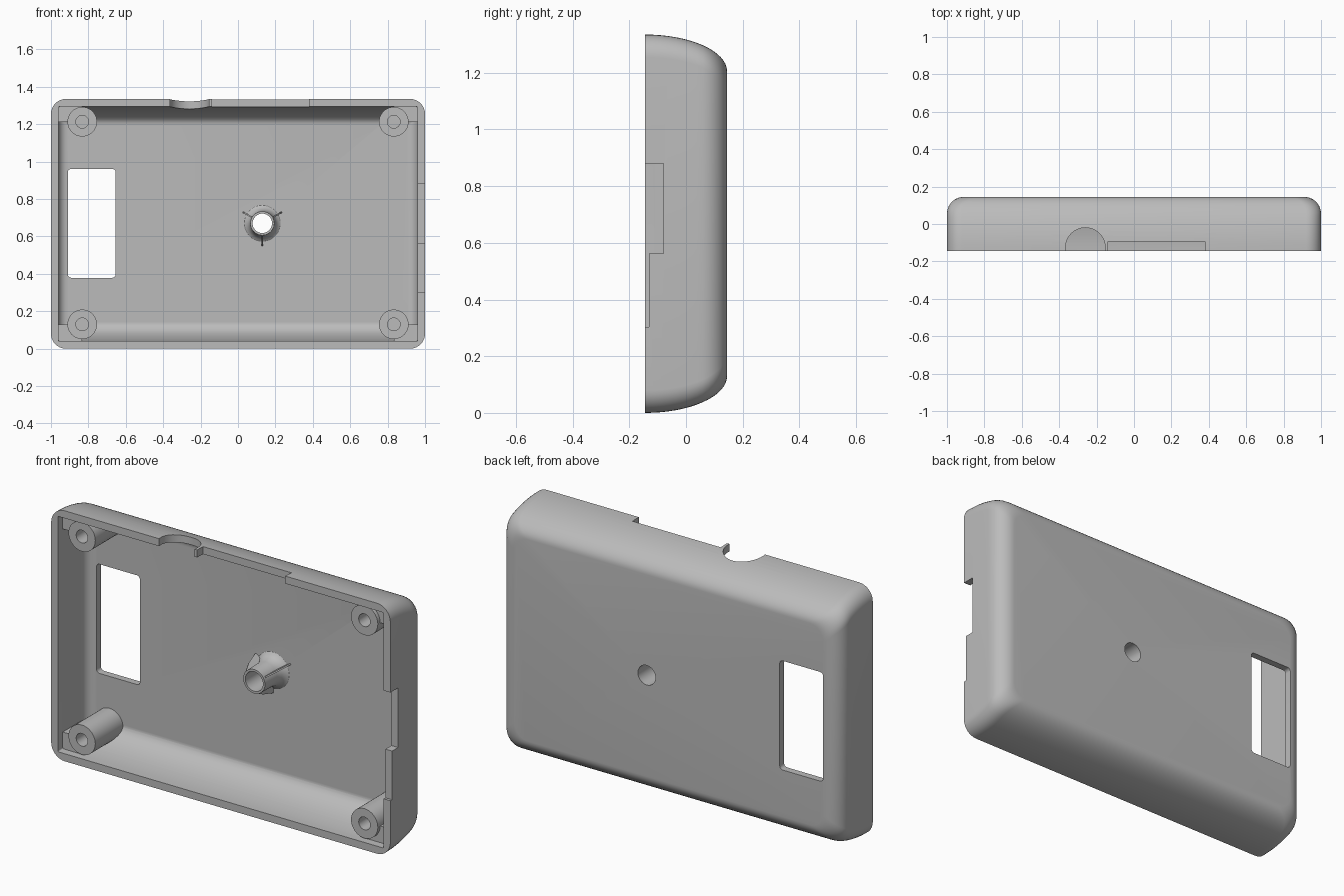
import bpy, bmesh, math
from mathutils import Matrix, Vector

if "Cube" in bpy.data.objects:
    bpy.data.objects.remove(bpy.data.objects["Cube"])

FRONT, BACK, FLOOR = -0.145, 0.145, 0.108
MID = 0.6675

grey = bpy.data.materials.new("plain grey plastic")
grey.use_nodes = True
grey.diffuse_color = (0.5, 0.5, 0.5, 1)
grey.node_tree.nodes["Principled BSDF"].inputs["Base Color"].default_value = (0.5, 0.5, 0.5, 1)


def finish(name, bm):
    bmesh.ops.recalc_face_normals(bm, faces=bm.faces)
    mesh = bpy.data.meshes.new(name)
    bm.to_mesh(mesh)
    bm.free()
    obj = bpy.data.objects.new(name, mesh)
    mesh.materials.append(grey)
    bpy.context.collection.objects.link(obj)
    return obj


def loft(name, rings):
    """Skin a list of equal point rings and close both ends."""
    bm = bmesh.new()
    loops = [[bm.verts.new(p) for p in ring] for ring in rings]
    n = len(loops[0])
    for a, b in zip(loops, loops[1:]):
        for i in range(n):
            j = (i + 1) % n
            bm.faces.new((a[i], a[j], b[j], b[i]))
    bm.faces.new(loops[0])
    bm.faces.new(loops[-1])
    return finish(name, bm)


def rounded_ring(y, hx, hz, r, cx=0, cz=MID, steps=8):
    pts = []
    for k, (sx, sz) in enumerate(((1, 1), (-1, 1), (-1, -1), (1, -1))):
        for i in range(steps + 1):
            a = (k + i / steps) * math.pi / 2
            pts.append((cx + sx * (hx - r) + r * math.cos(a), y,
                        cz + sz * (hz - r) + r * math.sin(a)))
    return pts


def lathe(name, x, z, profile, n=40):
    """Round part along y from (radius, y) pairs."""
    return loft(name, [[(x + r * math.cos(math.tau * i / n), y, z + r * math.sin(math.tau * i / n))
                        for i in range(n)] for r, y in profile])


def box(name, x0, x1, y0, y1, z0, z1):
    return loft(name, [[(x0, y, z0), (x1, y, z0), (x1, y, z1), (x0, y, z1)] for y in (y0, y1)])


def boolean(target, tool, operation="DIFFERENCE"):
    mod = target.modifiers.new("cut", "BOOLEAN")
    mod.operation, mod.solver, mod.object = operation, "EXACT", tool
    bpy.context.view_layer.objects.active = target
    bpy.ops.object.modifier_apply(modifier=mod.name)
    bpy.data.objects.remove(tool)


def domed_rings(depth, hx, hz, side_round, end_drop, corner, steps=16):
    """Long elliptical curve on top and bottom, small round on the sides."""
    rings = []
    for i in range(steps + 1):
        a = math.pi / 2 * i / steps
        y = FRONT + depth * math.sin(a)
        t = max(0, (y - FRONT - depth + side_round) / side_round)
        dx = side_round * (1 - math.sqrt(max(0, 1 - t * t)))
        rings.append(rounded_ring(y, hx - dx, hz - end_drop * (1 - math.cos(a)), corner))
    return rings


# Outer body and the hollow inside it
case = loft("case_shell", domed_rings(BACK - FRONT, 1, MID, 0.09, 0.13, 0.08))
inner = domed_rings(FLOOR - FRONT, 0.96, MID - 0.04, 0.05, 0.1, 0.006)
cavity = loft("cavity", [rounded_ring(FRONT - 0.1, 0.96, MID - 0.04, 0.006)] + inner)

# Corner screw posts with webs into the walls
corners = [(sx * 0.833, z, sx, sz) for sx in (-1, 1) for z, sz in ((0.13, -1), (1.213, 1))]
for x, z, sx, sz in corners:
    boolean(cavity, lathe("post", x, z, [(0.079, -0.125), (0.079, 0.2)]))
    xs = sorted((x, x + sx * 0.2))
    zs = sorted((z, z + sz * 0.2))
    boolean(cavity, box("web", *xs, -0.105, 0.2, *zs))

# Central tube with a flared foot and three thin gussets
TX, TZ = 0.13, 0.67
boolean(cavity, lathe("tube", TX, TZ, [(0.064, -0.05), (0.066, 0.05), (0.072, 0.08),
                                       (0.085, 0.1), (0.1, 0.11), (0.1, 0.2)]))
for k in range(3):
    turn = Matrix.Rotation(math.radians(90 + 120 * k), 3, "Y")
    outline = ((0.03, -0.035), (0.068, -0.035), (0.095, 0.02), (0.12, 0.105), (0.12, 0.2), (0.03, 0.2))
    rings = [[Vector((TX, 0, TZ)) + turn @ Vector((r, y, w)) for r, y in outline]
             for w in (-0.004, 0.004)]
    boolean(cavity, loft("gusset", rings))

boolean(case, cavity)

# Screw holes, blind in the corners and through the centre
for x, z, sx, sz in corners:
    boolean(case, lathe("screw_hole", x, z, [(0.034, -0.3), (0.034, 0.05)], 24))
boolean(case, lathe("centre_hole", TX, TZ, [(0.052, -0.3), (0.052, 0.3)]))

# Display window through the back
boolean(case, loft("window", [rounded_ring(y, 0.128, 0.291, 0.018, -0.782, 0.67, 4)
                              for y in (0.06, 0.3)]))

# Connector notches in the top wall
boolean(case, box("top_slot", -0.14, 0.38, -0.3, -0.093, 1.25, 1.5))
round_slot = [[(-0.26 + 0.106 * math.cos(math.tau * i / 48), -0.126 + 0.106 * math.sin(math.tau * i / 48), z)
               for i in range(48)] for z in (1.25, 1.5)]
boolean(case, loft("round_slot", round_slot))

# Stepped notches in the left wall
boolean(case, box("deep_slot", 0.93, 1.2, -0.3, -0.08, 0.562, 0.88))
boolean(case, box("shallow_slot", 0.93, 1.2, -0.3, -0.13, 0.303, 0.57))

bpy.ops.object.select_all(action="DESELECT")
case.select_set(True)
bpy.context.view_layer.objects.active = case
bpy.ops.object.shade_smooth_by_angle(angle=math.radians(30))
